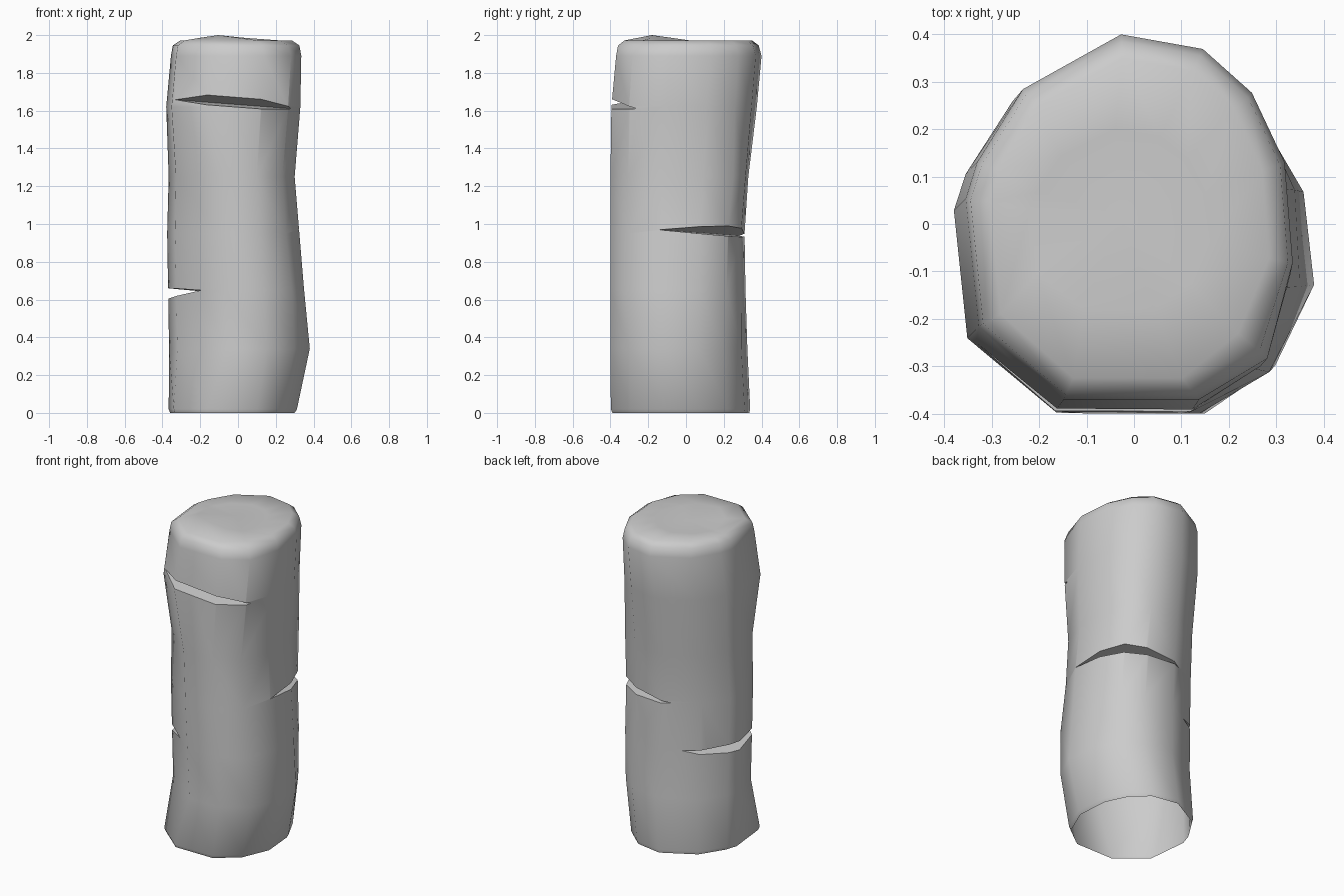
import bpy, bmesh, math
from mathutils import Vector

if "Cube" in bpy.data.objects:
    bpy.data.objects.remove(bpy.data.objects["Cube"])

# Irregular twelve-sided cross-section, normalised to -1..1
SECTION = [(-.05, 1), (.45, .92), (.75, .68), (.95, .3), (1, -.25), (.78, -.72),
           (.38, -1), (-.4, -1), (-.92, -.6), (-1, .1), (-.93, .3), (-.65, .7)]

# Corner shifts used by some rings: front left dented, back right and front right bulged
FRONT_LEFT = {7: (.17, 0), 8: (.03, .14)}
BACK_RIGHT = {1: (.05, .04), 2: (.1, .1), 3: (.05, .05)}
FRONT_RIGHT = {5: (.08, -.07), 6: (.06, 0)}

# Outline at each height: z, x min, x max, y min, y max, corner shift strengths
RINGS = [(0, -.36, .30, -.39, .335, 0, 0, 0),
         (.02, -.367, .312, -.398, .34, 0, 0, 0),
         (.34, -.365, .38, -.40, .325, 1.3, -.2, 0),
         (.65, -.37, .35, -.40, .315, 1.3, .4, .5),
         (.95, -.375, .325, -.40, .31, 1.3, .7, .2),
         (1.25, -.367, .30, -.40, .33, 1.2, 1, .3),
         (1.62, -.38, .33, -.395, .375, 0, .2, .5),
         (1.89, -.355, .335, -.37, .40, 0, 0, .8),
         (1.945, -.345, .325, -.36, .385, 0, 0, .5),
         (1.972, -.305, .285, -.325, .35, 0, 0, 0),
         (1.97, -.22, .16, -.18, .20, 0, 0, 0)]


def make_object(name, bm):
    bmesh.ops.recalc_face_normals(bm, faces=bm.faces)
    mesh = bpy.data.meshes.new(name)
    bm.to_mesh(mesh)
    bm.free()
    obj = bpy.data.objects.new(name, mesh)
    bpy.context.collection.objects.link(obj)
    return obj


# Log body lofted through the rings
bm = bmesh.new()
loops = []
for z, x0, x1, y0, y1, *strengths in RINGS:
    loop = []
    for i, (u, v) in enumerate(SECTION):
        for shift, k in zip((FRONT_LEFT, BACK_RIGHT, FRONT_RIGHT), strengths):
            du, dv = shift.get(i, (0, 0))
            u, v = u + du * k, v + dv * k
        loop.append(bm.verts.new(((x0 + x1) / 2 + u * (x1 - x0) / 2,
                                  (y0 + y1) / 2 + v * (y1 - y0) / 2, z)))
    loops.append(loop)
n = len(SECTION)
for a, b in zip(loops, loops[1:]):
    for i in range(n):
        j = (i + 1) % n
        bm.faces.new((a[i], a[j], b[j], b[i]))
bm.faces.new(loops[0])
# Uneven top: a low middle with a raised spot near the front
loops[-1][7].co.z = 2.0
loops[-1][8].co.z = 1.985
loops[-1][6].co.z = 1.985
middle = bm.verts.new((-.03, .02, 1.972))
for i in range(n):
    bm.faces.new((loops[-1][i], loops[-1][(i + 1) % n], middle))
log = make_object("log", bm)


# Wedge-shaped axe cut: inner edge a-b opening outward, rising up / down per unit depth
def cut_notch(name, a, b, outward, up, down):
    a, b = Vector(a), Vector(b)
    along = (b - a).normalized() * .3
    out = Vector(outward).normalized() * .5
    bm = bmesh.new()
    ends = []
    for p in (a - along, b + along):
        ends.append([bm.verts.new(p),
                     bm.verts.new(p + out + Vector((0, 0, up * .5))),
                     bm.verts.new(p + out - Vector((0, 0, down * .5)))])
    bm.faces.new(ends[0])
    bm.faces.new(ends[1])
    for i in range(3):
        j = (i + 1) % 3
        bm.faces.new((ends[0][i], ends[0][j], ends[1][j], ends[1][i]))
    cutter = make_object(name, bm)
    cutter.hide_render = True
    mod = log.modifiers.new(name, 'BOOLEAN')
    mod.object = cutter
    mod.operation = 'DIFFERENCE'
    mod.solver = 'EXACT'
    return cutter


cutters = [
    cut_notch("front_notch", (-.36, -.25, 1.66), (.29, -.26, 1.61), (0, -1, 0), .28, .1),
    cut_notch("right_notch", (.33, -.15, .97), (-.13, .31, .935), (1, 1, 0), .17, .08),
    cut_notch("left_notch", (-.2, -.36, .65), (-.15, .26, .64), (-1, 0, 0), .08, .2),
]

# Apply the cuts and remove the cutters
bpy.context.view_layer.objects.active = log
log.select_set(True)
for mod in list(log.modifiers):
    bpy.ops.object.modifier_apply(modifier=mod.name)
for c in cutters:
    bpy.data.objects.remove(c)

# Open the underside, so the log is hollow
bm = bmesh.new()
bm.from_mesh(log.data)
base = [f for f in bm.faces if all(v.co.z < .001 for v in f.verts)]
bmesh.ops.delete(bm, geom=base, context='FACES')
bm.to_mesh(log.data)
bm.free()
bpy.ops.object.shade_smooth_by_angle(angle=math.radians(50))
